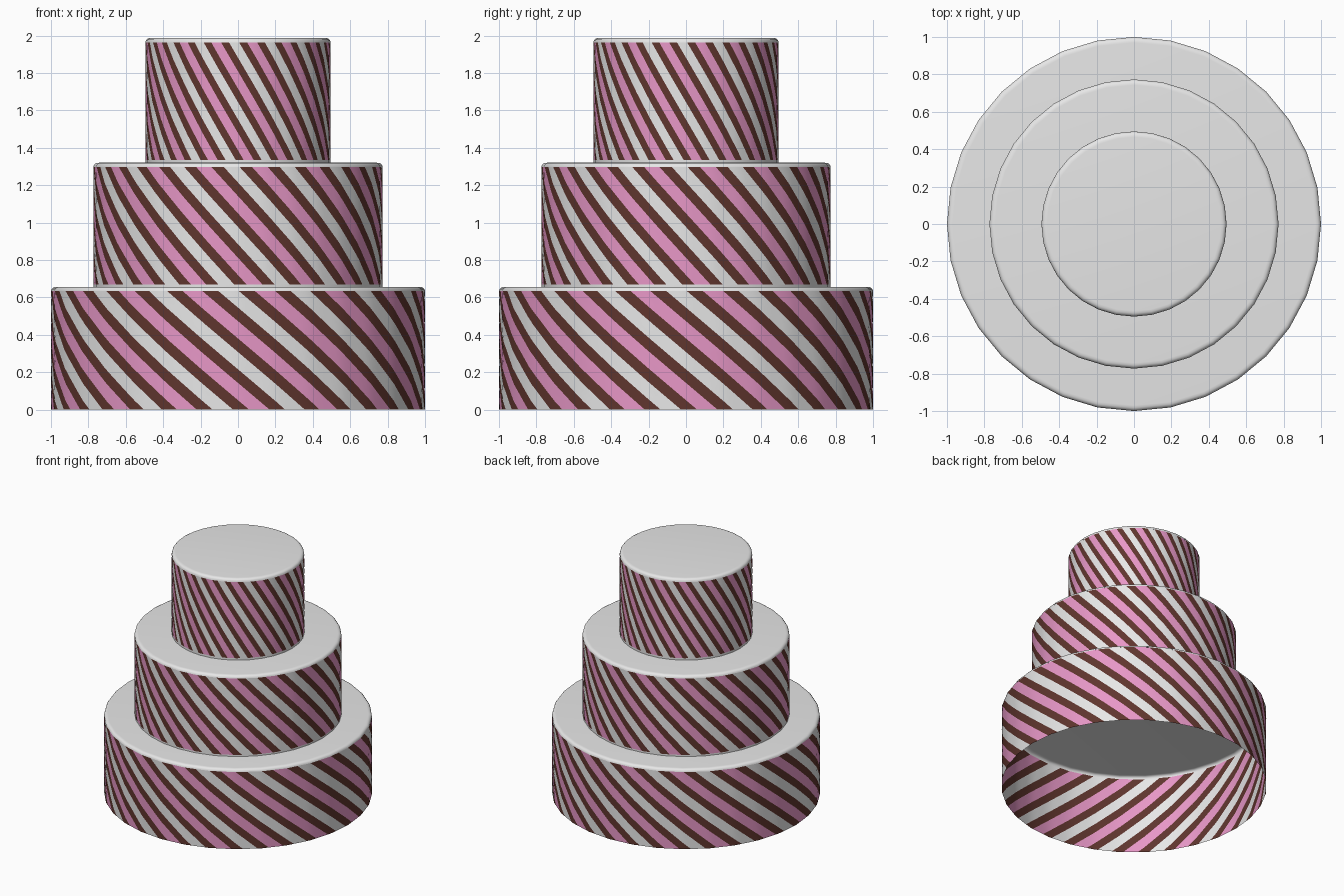
import bpy, bmesh, math

if "Cube" in bpy.data.objects:
    bpy.data.objects.remove(bpy.data.objects["Cube"])

SIDES = 32            # sides of each tier
REPEATS = 16          # pink, brown, white, brown sets around each tier
SPLIT, ROWS = 3, 14   # columns per stripe and rows in the wall grid
BROWN = 0.44          # share of the wall that is brown
TWIST = 1.19          # stripe lean, radians per unit of height
PINK_AT = 0.115       # angle of a pink stripe's centre at the foot of a tier


def material(name, rgb):
    m = bpy.data.materials.new(name)
    m.diffuse_color = (*rgb, 1)
    m.use_nodes = True
    m.node_tree.nodes["Principled BSDF"].inputs["Base Color"].default_value = m.diffuse_color
    return m


MATS = [material("white_icing", (0.84, 0.84, 0.84)),
        material("pink_stripe", (0.80, 0.31, 0.57)),
        material("brown_stripe", (0.115, 0.036, 0.027))]


def on_polygon(radius, angle, z):
    """Point on the many-sided outline; angle 0 is the front, growing to +x."""
    step = 2 * math.pi / SIDES
    r = radius * math.cos(step / 2) / math.cos(angle % step - step / 2)
    return (r * math.sin(angle), -r * math.cos(angle), z)


def finish(bm, name):
    mesh = bpy.data.meshes.new(name)
    bm.to_mesh(mesh)
    bm.free()
    for m in MATS:
        mesh.materials.append(m)
    ob = bpy.data.objects.new(name, mesh)
    bpy.context.collection.objects.link(ob)
    bpy.ops.object.select_all(action='DESELECT')
    ob.select_set(True)
    bpy.context.view_layer.objects.active = ob
    bpy.ops.object.shade_smooth_by_angle(angle=math.radians(40))
    return ob


def striped_wall(name, radius, z0, z1):
    # grid sheared along the stripes so that colour edges are clean
    bm = bmesh.new()
    period = 2 * math.pi / REPEATS
    light, dark = period * (1 - BROWN) / 2, period * BROWN / 2
    angles, colours, a = [], [], PINK_AT - light / 2
    for i in range(REPEATS * 4):
        width = (light, dark)[i % 2]
        for s in range(SPLIT):
            angles.append(a + width * s / SPLIT)
            colours.append((1, 2, 0, 2)[i % 4])
        a += width
    rings = []
    for j in range(ROWS + 1):
        h = (z1 - z0) * j / ROWS
        rings.append([bm.verts.new(on_polygon(radius, t - TWIST * h, z0 + h))
                      for t in angles])
    for low, high in zip(rings, rings[1:]):
        for i, colour in enumerate(colours):
            k = (i + 1) % len(colours)
            f = bm.faces.new((low[i], low[k], high[k], high[i]))
            f.material_index = colour
    return finish(bm, name)


def lathe(name, profile, cap):
    # rings of white icing, closed on top when cap is set
    bm = bmesh.new()
    rings = [[bm.verts.new(on_polygon(r, 2 * math.pi * i / SIDES, z))
              for i in range(SIDES)] for r, z in profile]
    for low, high in zip(rings, rings[1:]):
        for i in range(SIDES):
            k = (i + 1) % SIDES
            bm.faces.new((low[i], low[k], high[k], high[i]))
    if cap:
        bm.faces.new(rings[-1])
    return finish(bm, name)


# name, radius, foot of wall, foot of stripes, top of stripes, top of tier
TIERS = [("bottom", 1.0, 0.0, 0.0, 0.634, 0.656),
         ("middle", 0.773, 0.656, 0.669, 1.298, 1.320),
         ("top", 0.495, 1.320, 1.336, 1.962, 1.987)]

for name, r, foot, z0, z1, top in TIERS:
    striped_wall(name + "_tier_wall", r, z0, z1)
    # rounded rim and flat top
    lathe(name + "_tier_icing",
          [(r, z1), (r - 0.002, top - 0.014), (r - 0.008, top - 0.006),
           (r - 0.018, top - 0.001), (r - 0.03, top)], True)
    # thin white line where the tier meets the one below
    if z0 > foot:
        lathe(name + "_tier_foot", [(r, foot), (r, z0)], False)
